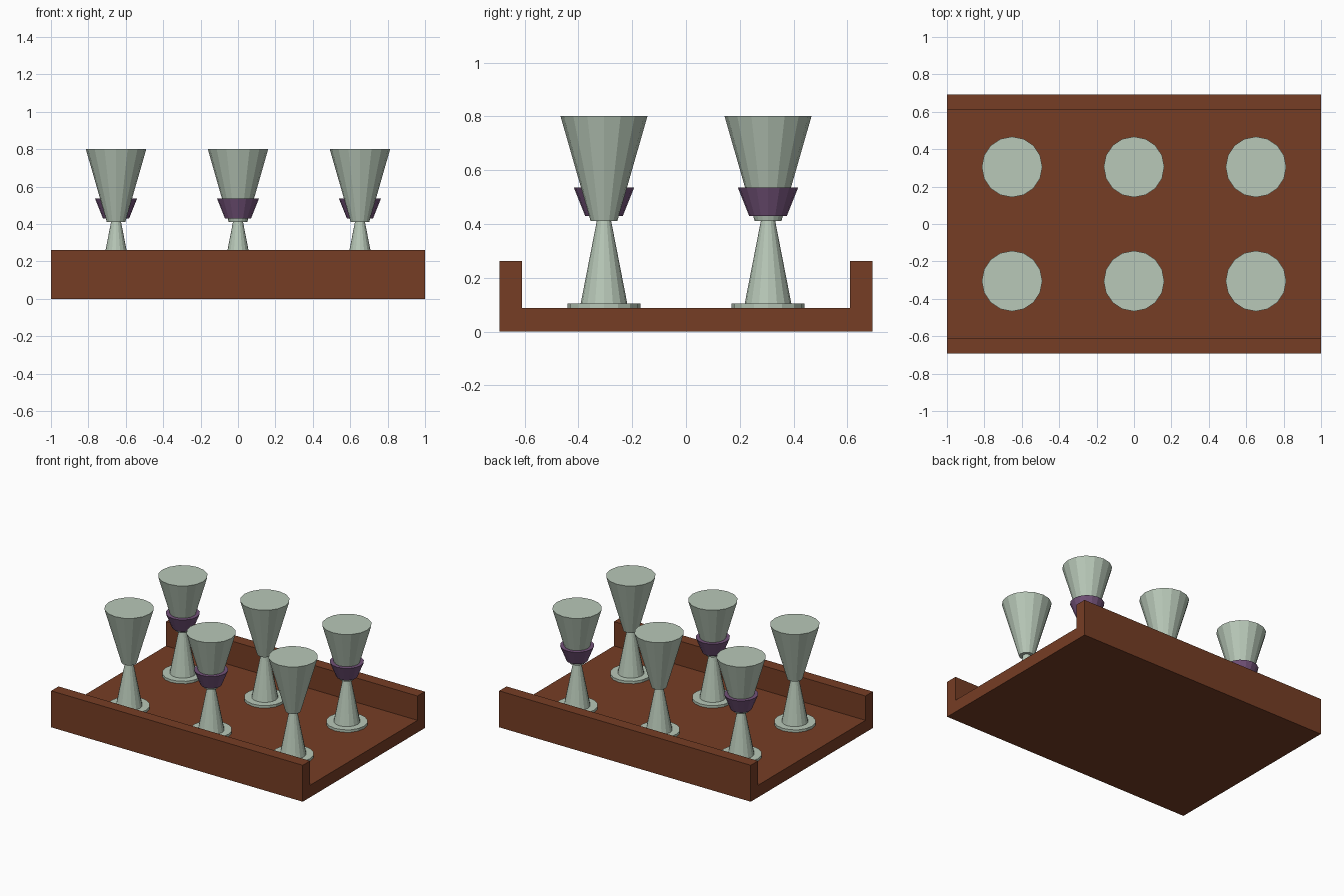
import bpy
import bmesh
from math import pi
from mathutils import Matrix

if "Cube" in bpy.data.objects:
    bpy.data.objects.remove(bpy.data.objects["Cube"], do_unlink=True)


def make_material(name, rgb):
    mat = bpy.data.materials.new(name)
    mat.use_nodes = True
    mat.diffuse_color = (*rgb, 1)
    mat.node_tree.nodes["Principled BSDF"].inputs["Base Color"].default_value = (*rgb, 1)
    return mat


wood = make_material("brown wood", (0.18, 0.047, 0.018))
sage = make_material("pale sage", (0.48, 0.58, 0.48))
plum = make_material("plum", (0.17, 0.085, 0.19))


def finish(name, bm, mat):
    bmesh.ops.recalc_face_normals(bm, faces=bm.faces)
    mesh = bpy.data.meshes.new(name)
    bm.to_mesh(mesh)
    bm.free()
    mesh.materials.append(mat)
    obj = bpy.data.objects.new(name, mesh)
    bpy.context.collection.objects.link(obj)
    return obj


def frustum(name, x, y, z_low, z_high, r_low, r_high, mat):
    """Capped sixteen-sided cone section standing at x, y."""
    bm = bmesh.new()
    place = Matrix.Translation((x, y, (z_low + z_high) / 2))
    bmesh.ops.create_cone(bm, cap_ends=True, segments=16, radius1=r_low,
                          radius2=r_high, depth=z_high - z_low, matrix=place)
    return finish(name, bm, mat)


# Tray: channel profile extruded along its length
HALF_X, HALF_Y, INNER_Y = 1.0, 0.693, 0.61
FLOOR, RIM = 0.087, 0.262
half = [(HALF_Y, 0), (HALF_Y, RIM), (INNER_Y, RIM), (INNER_Y, FLOOR)]
profile = half + [(-y, z) for y, z in reversed(half)]
bm = bmesh.new()
end = bm.faces.new([bm.verts.new((-HALF_X, y, z)) for y, z in profile])
side = bmesh.ops.extrude_face_region(bm, geom=[end], use_keep_orig=True)
bmesh.ops.translate(bm, vec=(2 * HALF_X, 0, 0),
                    verts=[g for g in side["geom"] if isinstance(g, bmesh.types.BMVert)])
finish("tray", bm, wood)

# Goblets: two rows of three, with collars on alternating ones
for row, y in (("front", -0.305), ("back", 0.305)):
    for column, x in (("right", -0.652), ("middle", 0), ("left", 0.652)):
        tag = f"{row}_{column}"
        frustum(f"{tag}_foot", x, y, FLOOR, 0.105, 0.136, 0.136, sage)
        frustum(f"{tag}_stem", x, y, FLOOR, 0.415, 0.09, 0.026, sage)
        frustum(f"{tag}_cup", x, y, 0.412, 0.802, 0.05, 0.162, sage)
        if (row == "front") == (column == "middle"):
            frustum(f"{tag}_collar", x, y, 0.43, 0.535, 0.07, 0.112, plum)
